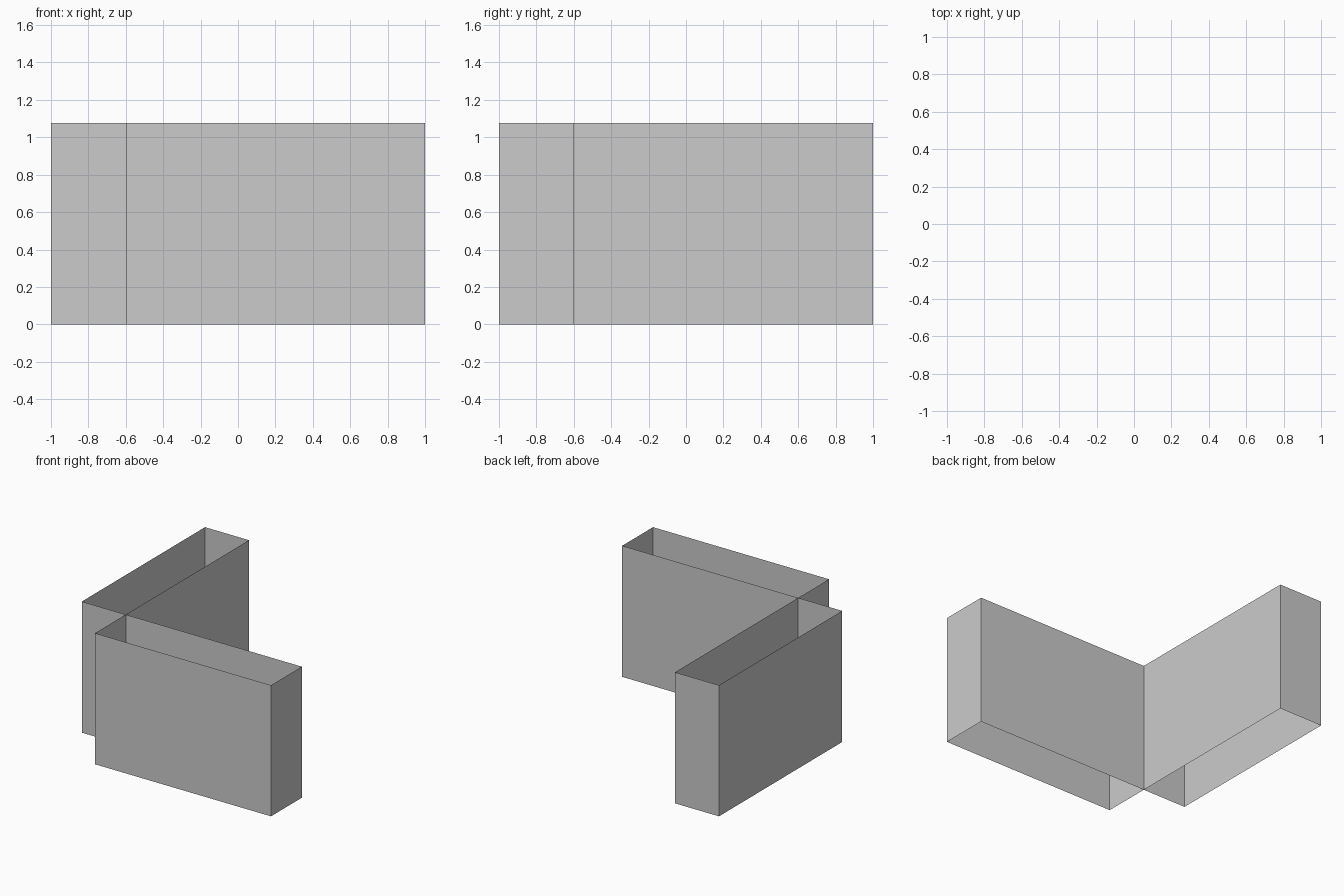
import bpy
import bmesh

if "Cube" in bpy.data.objects:
    bpy.data.objects.remove(bpy.data.objects["Cube"])

HEIGHT = 1.077


def open_tube(name, x0, x1, y0, y1):
    """Four thin vertical walls around a rectangle, open at top and bottom."""
    mesh = bpy.data.meshes.new(name)
    bm = bmesh.new()
    bmesh.ops.create_cube(bm, size=1)
    caps = [f for f in bm.faces if abs(f.normal.z) > 0.5]
    bmesh.ops.delete(bm, geom=caps, context='FACES_ONLY')
    for v in bm.verts:
        v.co.x = x1 if v.co.x > 0 else x0
        v.co.y = y1 if v.co.y > 0 else y0
        v.co.z = HEIGHT if v.co.z > 0 else 0
    bm.to_mesh(mesh)
    bm.free()
    obj = bpy.data.objects.new(name, mesh)
    bpy.context.collection.objects.link(obj)
    return obj


# Two rectangular wall loops meeting at one shared corner
open_tube("front_wing", -0.6, 1.0, -1.0, -0.6)
open_tube("left_wing", -1.0, -0.6, -0.6, 1.0)
